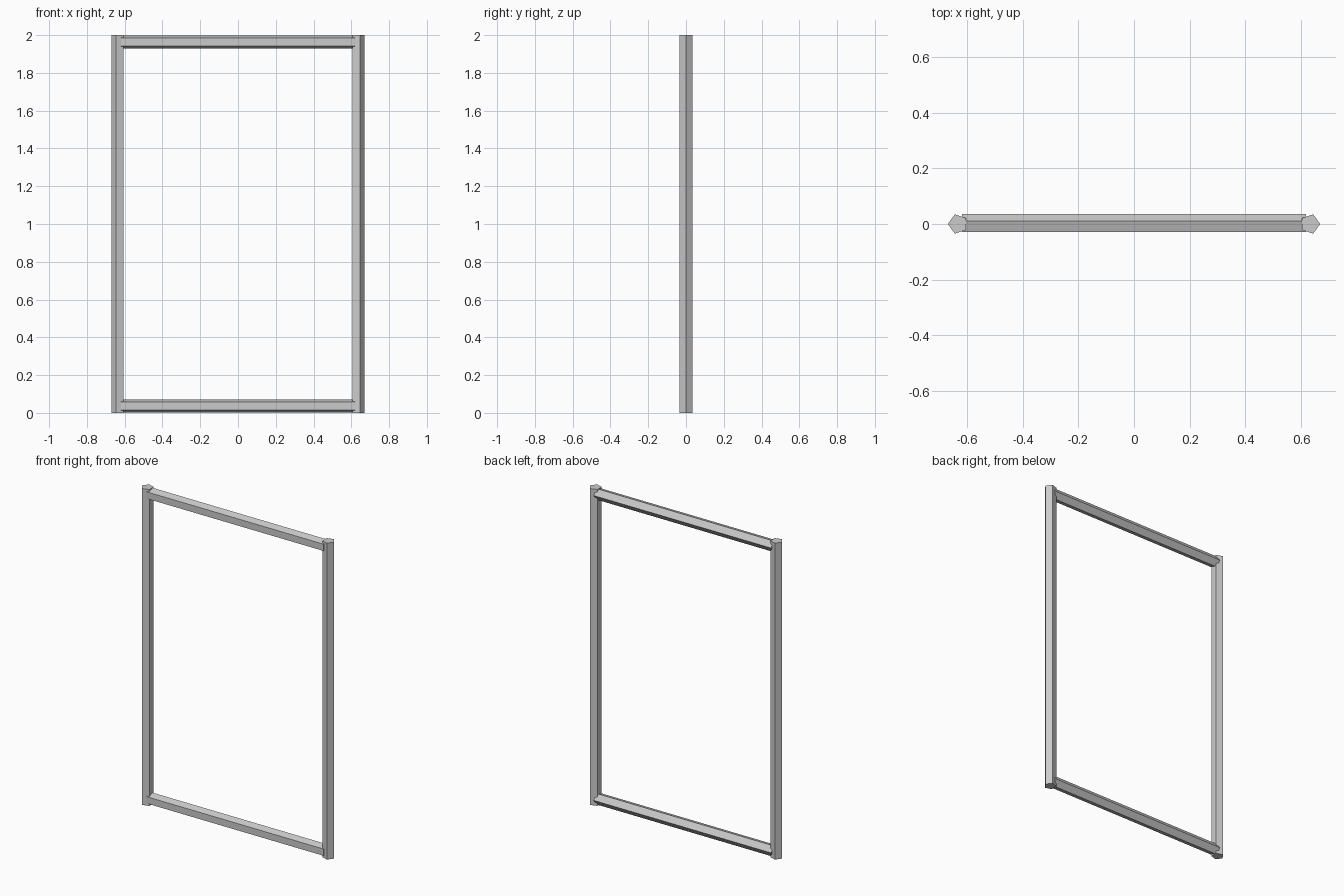
import bpy, math
from mathutils import Matrix

if "Cube" in bpy.data.objects:
    bpy.data.objects.remove(bpy.data.objects["Cube"])

R = 0.0365          # radius of the five-sided bars
HEIGHT = 2.0
POST_X = 0.6345     # post axis
RAIL_LEN = 1.24


def bar(name, length, location, axes):
    """Five-sided bar; columns of axes = (pointed edge, side, length) directions."""
    bpy.ops.mesh.primitive_cylinder_add(vertices=5, radius=R, depth=length)
    ob = bpy.context.object
    ob.name = name
    # turn the primitive so its first corner (+y) points along local x
    ob.data.transform(Matrix.Rotation(-math.pi / 2, 4, 'Z'))
    ob.data.transform(Matrix(axes).transposed().to_4x4())
    ob.location = location
    return ob


# upright posts, pointed edge facing outward
for side, s in (("left", -1), ("right", 1)):
    bar(side + "_post", HEIGHT, (s * POST_X, 0, HEIGHT / 2),
        ((s, 0, 0), (0, s, 0), (0, 0, 1)))

# horizontal rails, pointed edge to the back and flat face to the front
for level, z in (("bottom", R), ("top", HEIGHT - R)):
    bar(level + "_rail", RAIL_LEN, (0, 0, z),
        ((0, 1, 0), (0, 0, 1), (1, 0, 0)))
